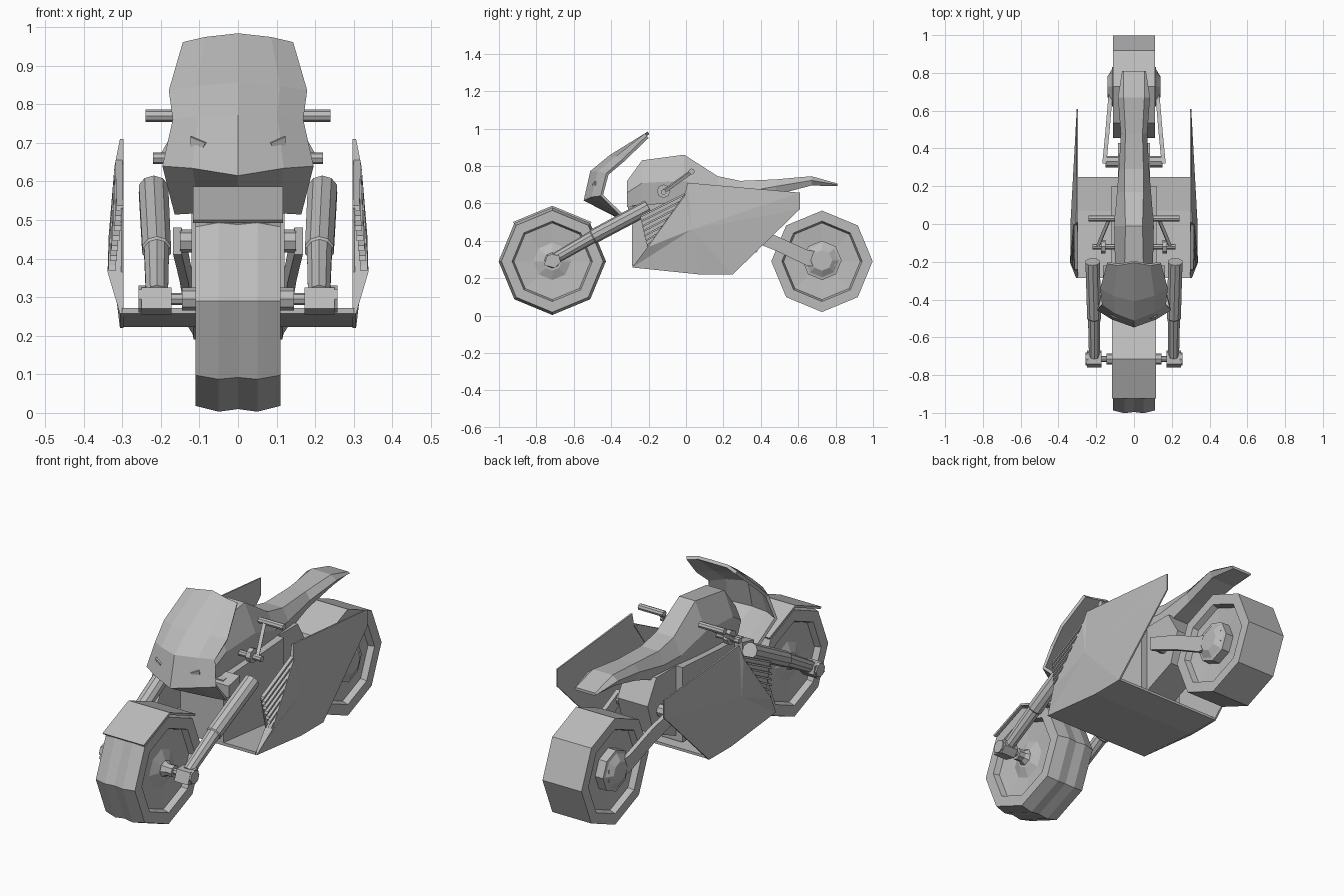
import bpy, bmesh, math
from mathutils import Vector

if "Cube" in bpy.data.objects:
    bpy.data.objects.remove(bpy.data.objects["Cube"])

grey = bpy.data.materials.new("plain_grey")
grey.diffuse_color = (0.5, 0.5, 0.5, 1)
grey.use_nodes = True
grey.node_tree.nodes["Principled BSDF"].inputs["Base Color"].default_value = grey.diffuse_color


def make(name, verts, faces, mirror=False, solid=0):
    me = bpy.data.meshes.new(name)
    me.from_pydata([tuple(v) for v in verts], [], faces)
    bm = bmesh.new()
    bm.from_mesh(me)
    bmesh.ops.recalc_face_normals(bm, faces=bm.faces)
    bm.to_mesh(me)
    bm.free()
    me.materials.append(grey)
    ob = bpy.data.objects.new(name, me)
    bpy.context.collection.objects.link(ob)
    if solid:
        m = ob.modifiers.new("thickness", 'SOLIDIFY')
        m.thickness = solid
        m.offset = 0
    if mirror:
        ob.modifiers.new("mirror", 'MIRROR')
    return ob


def loft(name, rings, mirror=False, closed_ends=True):
    """Join rings of equal point count."""
    n = len(rings[0])
    faces = [(k * n + i, k * n + (i + 1) % n, (k + 1) * n + (i + 1) % n, (k + 1) * n + i)
             for k in range(len(rings) - 1) for i in range(n)]
    if closed_ends:
        faces += [tuple(range(n)), tuple(range((len(rings) - 1) * n, len(rings) * n))]
    return make(name, [p for r in rings for p in r], faces, mirror)


def prism(name, x0, x1, yz, mirror=False):
    return loft(name, [[(x0, y, z) for y, z in yz], [(x1, y, z) for y, z in yz]], mirror)


def lathe(name, y, z, profile, n=8, mirror=False):
    """Turn (x, radius) points around a sideways axle."""
    ang = [2 * math.pi * i / n for i in range(n)]
    return loft(name, [[(x, y + r * math.sin(a), z + r * math.cos(a)) for a in ang]
                       for x, r in profile], mirror)


def tube(name, stations, n=8, mirror=True):
    """Straight rod through (point, radius) stations."""
    a, b = Vector(stations[0][0]), Vector(stations[-1][0])
    d = (b - a).normalized()
    u = d.cross(Vector((0, 0.3, 1))).normalized()
    v = d.cross(u)
    rings = []
    for p, r in stations:
        rings.append([Vector(p) + r * (math.cos(t) * u + math.sin(t) * v)
                      for t in [2 * math.pi * (i + .5) / n for i in range(n)]])
    return loft(name, rings, mirror)


# Wheels: outer tread, recessed rim and raised hub
FY, RY, WZ = -0.715, 0.727, 0.29
dish = [(.11, .215), (.08, .205), (.07, .10), (.09, .05)]


def wheel(name, y, tread):
    half = tread + dish
    full = [(-x, r) for x, r in reversed(half)] + [p for p in half if p[0] > 0]
    lathe(name, y, WZ, full)


wheel("front_wheel", FY, [(0, .280), (.05, .287), (.11, .272)])
wheel("rear_wheel", RY, [(.001, .271), (.11, .271)])

# Front fender over the upper two tyre segments
arc = [(-math.pi / 4, 0), (0, 0), (math.pi / 4, 0)]
ring = lambda r: [(FY + r * math.sin(a), WZ + r * math.cos(a)) for a, _ in arc]
prism("front_fender", -.116, .116, ring(.297) + ring(.285)[::-1])

# Axles, nuts and rear hub
lathe("front_axle", FY, .295, [(-.255, .016), (.255, .016)])
lathe("front_axle_nut", FY, .295, [(.085, .045), (.11, .03), (.145, .03)], 8, True)
lathe("fork_end_cap", FY, .295, [(.24, .035), (.258, .035)], 8, True)
lathe("rear_hub", RY, .295, [(.07, .105), (.115, .105), (.118, .09), (.14, .055)], 8, True)

# Fork legs and feet
tube("fork_leg", [((.21, -.70, .305), .03), ((.211, -.50, .42), .034),
                  ((.211, -.495, .423), .039), ((.219, -.20, .58), .04)], 10)
prism("fork_foot", .172, .25, [(-.76, .27), (-.70, .255), (-.67, .285), (-.68, .325), (-.74, .325)], True)

# Fairing and windscreen: folded shell (centre point, side point for each row)
rows = [((0, -.20, .977), (.14, -.205, .955)), ((0, -.405, .85), (.176, -.335, .83)),
        ((0, -.505, .768), (.165, -.42, .757)), ((0, -.54, .618), (.192, -.45, .642)),
        ((0, -.345, .52), (.162, -.325, .52))]
verts, faces = [], []
for c, s in rows:
    c, s = Vector(c), Vector(s)
    m = c.lerp(s, .6) + Vector((0, -.012, .004))
    verts += [Vector((-s.x, s.y, s.z)), Vector((-m.x, m.y, m.z)), c, m, s]
for k in range(len(rows) - 1):
    for i in range(4):
        faces.append((k * 5 + i, k * 5 + i + 1, k * 5 + i + 6, k * 5 + i + 5))
make("fairing", verts, faces, solid=.016)

# Headlights: thin slanted plates on the fairing
lamp = [(.083, .700), (.122, .716), (.122, .680), (.09, .686)]
make("headlight", [(x, -.54 + .478 * x - (z - .7) * .2, z) for x, z in lamp],
     [(0, 1, 2, 3)], True, .008)

# Tank, seat and tail: one long loft (y, bottom, top, half width, top half width)
sect = [(-.315, .58, .72, .09, .06), (-.235, .56, .83, .10, .05), (-.01, .55, .86, .105, .045),
        (.17, .56, .745, .09, .05), (.29, .58, .72, .08, .05), (.48, .645, .728, .07, .045),
        (.67, .695, .745, .085, .055), (.81, .692, .706, .063, .055)]
rings = []
for y, b, t, w, tw in sect:
    mid = b + (t - b) * .55
    rings.append([(-tw, y, t), (tw, y, t), (w, y, mid), (w * .8, y, b), (-w * .8, y, b), (-w, y, mid)])
loft("tank_seat_tail", rings)

# Engine and frame
prism("engine", -.12, .12, [(-.29, .27), (-.29, .59), (.20, .62), (.20, .24), (.05, .235)])
prism("rear_frame", -.085, .085, [(.19, .26), (.19, .62), (.36, .62), (.43, .50), (.38, .34)])
prism("steering_yoke", -.165, .165, [(-.31, .52), (-.31, .58), (-.22, .60), (-.22, .54)])

# Swing arm
arm = [(.32, .48, .41), (.485, .425, .345), (.65, .35, .265), (.80, .325, .265)]
rings = []
for (y, t, b), xo in zip(arm, (.168, .152, .138, .125)):
    rings.append([(xo - .022, y, t), (xo, y, t), (xo, y, b), (xo - .022, y, b)])
loft("swing_arm", rings, True)
lathe("swing_pivot", .33, .445, [(-.15, .03), (.15, .03)])

# Handlebars with clamps and struts
lathe("handlebar_grip", .03, .77, [(.10, .016), (.24, .016)], 8, True)
lathe("clamp_bar", -.12, .66, [(-.22, .015), (.22, .015)])
lathe("clamp_collar", -.12, .665, [(.15, .036), (.175, .036)], 8, True)
tube("bar_strut", [((.13, .03, .77), .012), ((.19, -.115, .665), .012)], 4)

# Floor pan
prism("floor_pan", -.30, .30, [(-.287, .257), (.07, .222), (.25, .222), (.25, .235), (.07, .235), (-.287, .272)])

# Side panels: flat inside, bulged outside
outer = [(.306, -.287, .257), (.306, .07, .22), (.306, .25, .22), (.303, .61, .57),
         (.303, .61, .657), (.306, .008, .71), (.32, -.008, .64), (.338, -.206, .365)]
n = len(outer)
verts = outer + [(.297, y, z) for _, y, z in outer] + [(.335, .03, .46)]
faces = [(i, (i + 1) % n, 2 * n) for i in range(n)]
faces += [(i, (i + 1) % n, n + (i + 1) % n, n + i) for i in range(n)]
faces.append(tuple(range(n, 2 * n)))
make("side_panel", verts, faces, True)

# Vent backing and fanned slats in front of each panel
prism("vent_backing", .297, .303, [(-.206, .365), (-.245, .53), (-.008, .645)], True)
for i in range(7):
    t = i / 6
    a = Vector((.315, -.243, .53)).lerp(Vector((.335, -.208, .375)), t)
    b = Vector((.318, -.008, .648)).lerp(Vector((.335, -.19, .39)), t)
    h = Vector((0, .003, .007))
    o = Vector((-.018, 0, 0))
    loft("vent_slat_%d" % (i + 1), [[p - h + o, p + h + o, p + h, p - h] for p in (a, b)], True)
